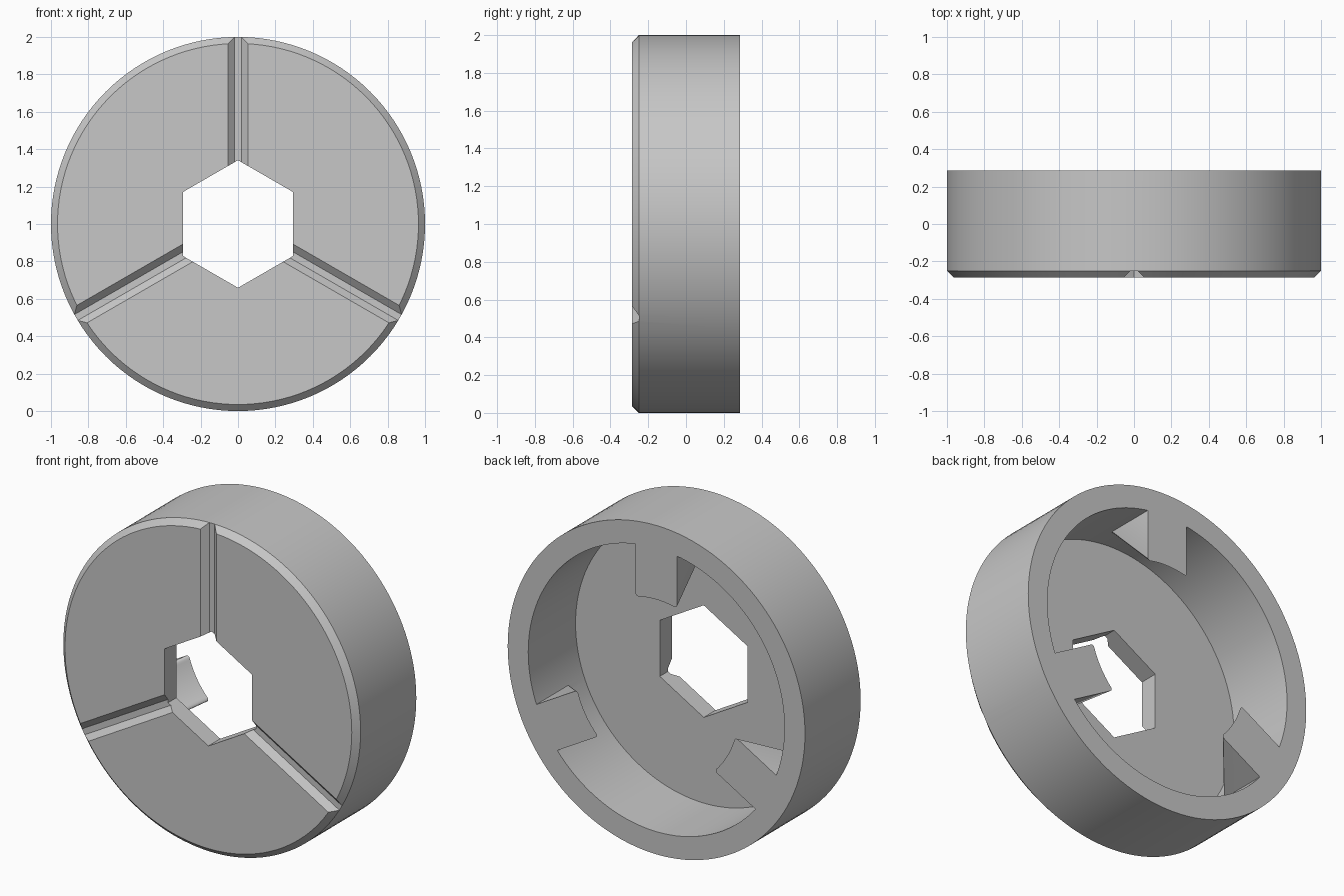
import bpy
import bmesh
from math import sin, cos, pi, sqrt, radians
from mathutils import Matrix, Vector

cube = bpy.data.objects.get("Cube")
if cube:
    bpy.data.objects.remove(cube)

FRONT, BACK, FLOOR = -0.285, 0.285, -0.17
CHAMFER = 0.035
BORE = 0.862          # radius of the rear recess
TAB_R, TAB_W = 0.55, 0.14
LIFT = Matrix.Translation((0, 0, 1))

grey = bpy.data.materials.new("plain_grey")
grey.use_nodes = True
colour = (0.57, 0.57, 0.57, 1)
grey.diffuse_color = colour
grey.node_tree.nodes["Principled BSDF"].inputs["Base Color"].default_value = colour


def make_object(name, bm, turn=0):
    """Turn the mesh about the disc axis, lift it into place and link it."""
    bmesh.ops.recalc_face_normals(bm, faces=bm.faces)
    bm.transform(LIFT @ Matrix.Rotation(turn, 4, 'Y'))
    mesh = bpy.data.meshes.new(name)
    bm.to_mesh(mesh)
    bm.free()
    obj = bpy.data.objects.new(name, mesh)
    bpy.context.collection.objects.link(obj)
    mesh.materials.append(grey)
    return obj


def prism(name, points, vector, turn=0):
    """Solid made by pushing a flat outline along a vector."""
    bm = bmesh.new()
    face = bm.faces.new([bm.verts.new(p) for p in points])
    result = bmesh.ops.extrude_face_region(bm, geom=[face], use_keep_orig=True)
    verts = [v for v in result["geom"] if isinstance(v, bmesh.types.BMVert)]
    bmesh.ops.translate(bm, verts=verts, vec=vector)
    return make_object(name, bm, turn)


def combine(target, other, operation):
    other.hide_render = True
    mod = target.modifiers.new("combine", 'BOOLEAN')
    mod.operation = operation
    mod.solver = 'EXACT'
    mod.object = other
    bpy.context.view_layer.objects.active = target
    bpy.ops.object.modifier_apply(modifier=mod.name)
    bpy.data.objects.remove(other)


def make_disc():
    """Turned disc with a chamfered front and a recessed back."""
    profile = [(0, FRONT), (1 - CHAMFER, FRONT), (1, FRONT + CHAMFER),
               (1, BACK), (BORE, BACK), (BORE, FLOOR), (0, FLOOR)]
    bm = bmesh.new()
    verts = [bm.verts.new((r, y, 0)) for r, y in profile]
    edges = [bm.edges.new(pair) for pair in zip(verts, verts[1:])]
    bmesh.ops.spin(bm, geom=verts + edges, cent=(0, 0, 0), axis=(0, 1, 0),
                   angle=2 * pi, steps=128)
    bmesh.ops.remove_doubles(bm, verts=bm.verts, dist=0.0001)
    bmesh.ops.dissolve_limit(bm, angle_limit=radians(0.5),
                             verts=bm.verts, edges=bm.edges)
    return make_object("chuck_disc", bm)


def make_tab(turn):
    """Wedge lug with an arched tip and a sloping underside."""
    bm = bmesh.new()
    outer, steps, fillet = 0.9, 24, 0.02
    rows = []
    for i in range(steps + 1):
        t = -TAB_W * cos(pi * i / steps)
        tip = sqrt(TAB_R ** 2 - t * t)
        over = max(0, abs(t) - (TAB_W - fillet))
        tip += fillet - sqrt(max(0, fillet ** 2 - over ** 2))
        rows.append([bm.verts.new(p) for p in (
            (t, BACK, tip), (t, BACK, outer), (t, BACK - (outer - tip), outer))])
    for a, b in zip(rows, rows[1:]):
        for k in range(3):
            n = (k + 1) % 3
            bm.faces.new((a[k], a[n], b[n], b[k]))
    bm.faces.new(rows[0])
    bm.faces.new(rows[-1])
    return make_object("tab", bm, turn)


disc = make_disc()
turns = [2 * pi * i / 3 for i in range(3)]

# Rear lugs
for turn in turns:
    combine(disc, make_tab(turn), 'UNION')

# Hexagonal through hole, one corner up
hexagon = [(0.341 * sin(pi * i / 3), -0.5, 0.341 * cos(pi * i / 3)) for i in range(6)]
combine(disc, prism("hex_cutter", hexagon, Vector((0, 0.8, 0))), 'DIFFERENCE')

# Sloped grooves across the front face
groove = [(-0.018, FRONT + CHAMFER, 0.2), (0.018, FRONT + CHAMFER, 0.2),
          (0.09, FRONT - CHAMFER, 0.2), (-0.09, FRONT - CHAMFER, 0.2)]
for turn in turns:
    combine(disc, prism("groove_cutter", groove, Vector((0, 0, 0.95)), turn), 'DIFFERENCE')

bpy.ops.object.select_all(action='DESELECT')
disc.select_set(True)
bpy.context.view_layer.objects.active = disc
bpy.ops.object.shade_smooth_by_angle(angle=radians(25))
